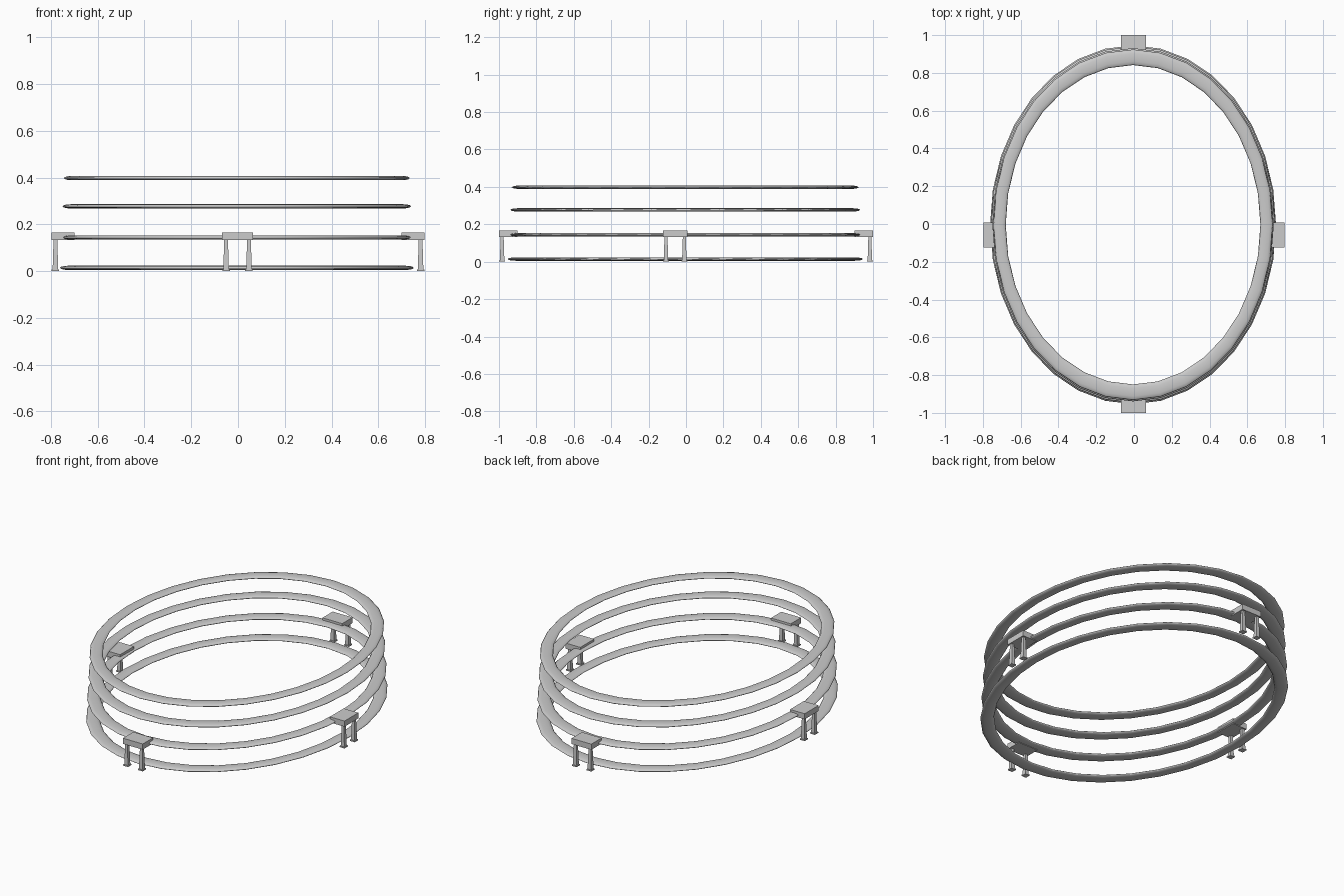
import bpy, bmesh, math

if "Cube" in bpy.data.objects:
    bpy.data.objects.remove(bpy.data.objects["Cube"])

CX, CY = -0.005, -0.004


def make_object(name, bm):
    bmesh.ops.recalc_face_normals(bm, faces=bm.faces)
    mesh = bpy.data.meshes.new(name)
    bm.to_mesh(mesh)
    bm.free()
    ob = bpy.data.objects.new(name, mesh)
    bpy.context.collection.objects.link(ob)
    return ob


def ring(name, a, b, z, half_h=0.009, major=32, minor=12):
    """Flattened oval torus; a and b are the outer half-axes."""
    bm = bmesh.new()
    loops = []
    for i in range(major):
        t = 2 * math.pi * i / major
        loop = []
        for j in range(minor):
            p = 2 * math.pi * j / minor
            k = 1 - 0.0445 + 0.0445 * math.cos(p)
            loop.append(bm.verts.new((CX + a * k * math.cos(t),
                                      CY + b * k * math.sin(t),
                                      z + half_h * math.sin(p))))
        loops.append(loop)
    for i in range(major):
        l0, l1 = loops[i], loops[(i + 1) % major]
        for j in range(minor):
            n = (j + 1) % minor
            f = bm.faces.new((l0[j], l1[j], l1[n], l0[n]))
            f.smooth = True
    return make_object(name, bm)


def frustum(bm, x, y, z0, z1, bottom, top):
    """Box whose bottom and top half-sizes may differ."""
    rows = []
    for z, (hx, hy) in ((z0, bottom), (z1, top)):
        rows.append([bm.verts.new((x + sx * hx, y + sy * hy, z))
                     for sx, sy in ((-1, -1), (1, -1), (1, 1), (-1, 1))])
    bm.faces.new(rows[0][::-1])
    bm.faces.new(rows[1])
    for i in range(4):
        n = (i + 1) % 4
        bm.faces.new((rows[0][i], rows[0][n], rows[1][n], rows[1][i]))


def support(name, x, y, angle):
    """Small table: local +x points outward, origin at the outer edge."""
    bm = bmesh.new()
    frustum(bm, -0.049, 0, 0.132, 0.166, (0.049, 0.066), (0.049, 0.066))
    for s in (-1, 1):
        frustum(bm, -0.017, s * 0.049, 0.006, 0.134, (0.012, 0.012), (0.008, 0.008))
        frustum(bm, -0.017, s * 0.049, 0, 0.007, (0.016, 0.016), (0.016, 0.016))
    ob = make_object(name, bm)
    ob.location = (x, y, 0)
    ob.rotation_euler.z = angle
    return ob


# Stacked oval rings
ring("ring_bottom", 0.757, 0.950, 0.014)
ring("ring_lower", 0.752, 0.944, 0.144)
ring("ring_upper", 0.745, 0.935, 0.277)
ring("ring_top", 0.740, 0.928, 0.398)

# Four platform supports
support("support_right", 0.798, -0.058, 0)
support("support_back", -0.002, 1.0, math.pi / 2)
support("support_left", -0.798, -0.058, math.pi)
support("support_front", -0.002, -1.0, -math.pi / 2)
